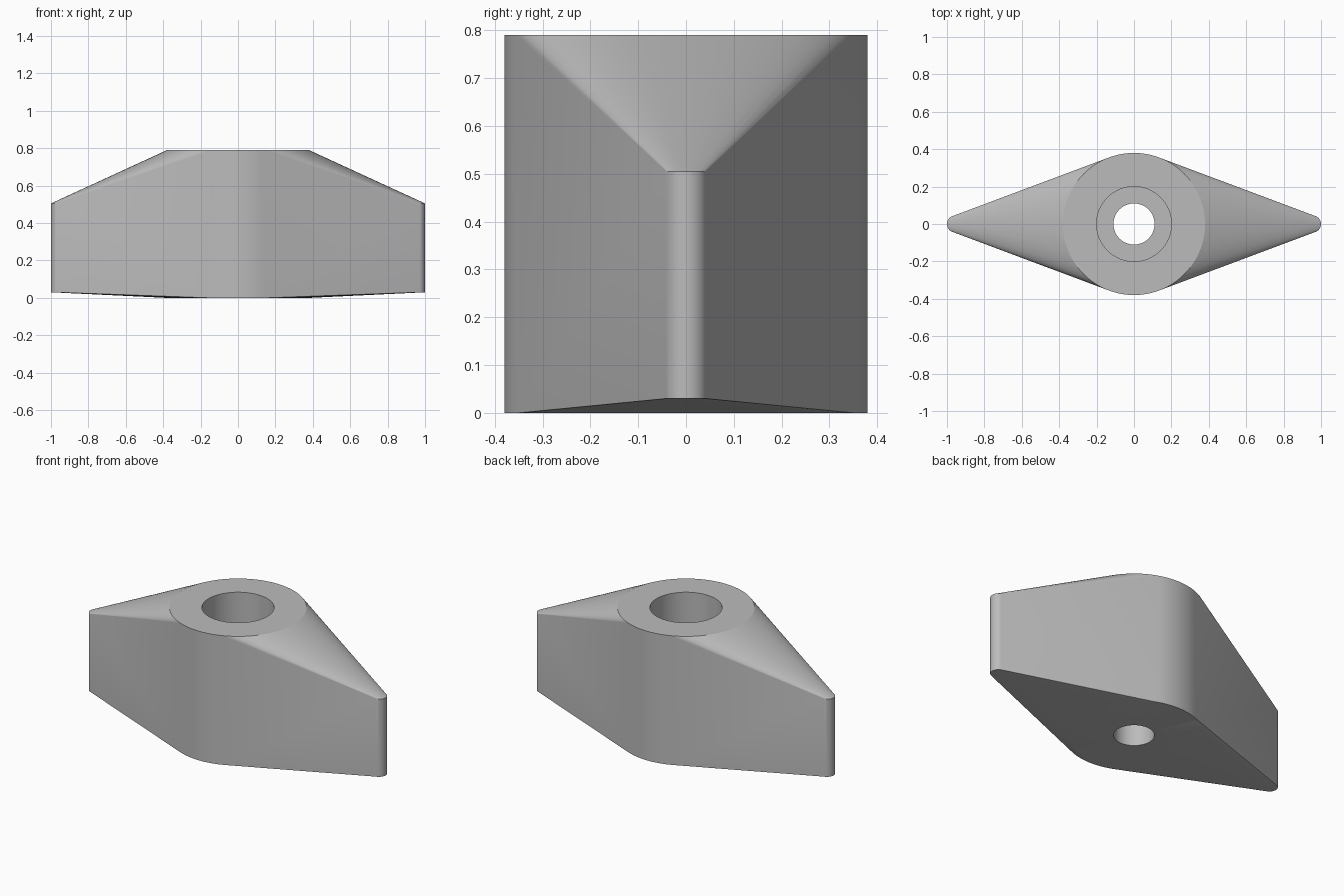
import bpy, bmesh, math

cube = bpy.data.objects.get("Cube")
if cube:
    bpy.data.objects.remove(cube, do_unlink=True)

SEGMENTS = 96
HEIGHT = 0.79
HUB_R = 0.38
TIP_R = 0.045
TIP_X = 1 - TIP_R

grey = bpy.data.materials.new("satin grey")
grey.use_nodes = True
grey.diffuse_color = (0.5, 0.5, 0.5, 1)
grey.node_tree.nodes["Principled BSDF"].inputs["Base Color"].default_value = (0.5, 0.5, 0.5, 1)


def ring(bm, x, z, r):
    """Circle of loose vertices around (x, 0, z)."""
    angles = [math.tau * i / SEGMENTS for i in range(SEGMENTS)]
    return [bm.verts.new((x + r * math.cos(a), r * math.sin(a), z)) for a in angles]


def add_object(name, bm):
    bmesh.ops.recalc_face_normals(bm, faces=bm.faces)
    mesh = bpy.data.meshes.new(name)
    bm.to_mesh(mesh)
    bm.free()
    mesh.materials.append(grey)
    obj = bpy.data.objects.new(name, mesh)
    bpy.context.collection.objects.link(obj)
    return obj


# Body: round hub blended straight into two narrow rounded wing tips
bm = bmesh.new()
ring(bm, 0, 0, HUB_R)
ring(bm, 0, HEIGHT, HUB_R)
for side in (-1, 1):
    ring(bm, side * TIP_X, 0.03, TIP_R)
    ring(bm, side * TIP_X, 0.505, TIP_R)
bmesh.ops.convex_hull(bm, input=bm.verts)
bmesh.ops.delete(bm, geom=[v for v in bm.verts if not v.link_faces], context='VERTS')
bmesh.ops.dissolve_limit(bm, angle_limit=math.radians(0.2), verts=bm.verts, edges=bm.edges)
body = add_object("winged_knob", bm)

# Stepped bore: wide recess from the top, narrow hole through the bottom
bm = bmesh.new()
profile = [(0.11, -0.1), (0.11, 0.4), (0.2, 0.4), (0.2, HEIGHT + 0.1)]
rings = [ring(bm, 0, z, r) for r, z in profile]
for low, high in zip(rings, rings[1:]):
    for i in range(SEGMENTS):
        j = (i + 1) % SEGMENTS
        bm.faces.new((low[i], low[j], high[j], high[i]))
bm.faces.new(rings[0])
bm.faces.new(rings[-1])
cutter = add_object("bore_cutter", bm)
cutter.hide_render = True

bore = body.modifiers.new("bore", 'BOOLEAN')
bore.operation = 'DIFFERENCE'
bore.solver = 'EXACT'
bore.object = cutter

bpy.ops.object.select_all(action='DESELECT')
body.select_set(True)
bpy.context.view_layer.objects.active = body
bpy.ops.object.modifier_apply(modifier=bore.name)
bpy.data.objects.remove(cutter, do_unlink=True)

# Smooth curved walls, crisp rims
bpy.ops.object.shade_smooth_by_angle(angle=math.radians(22))
